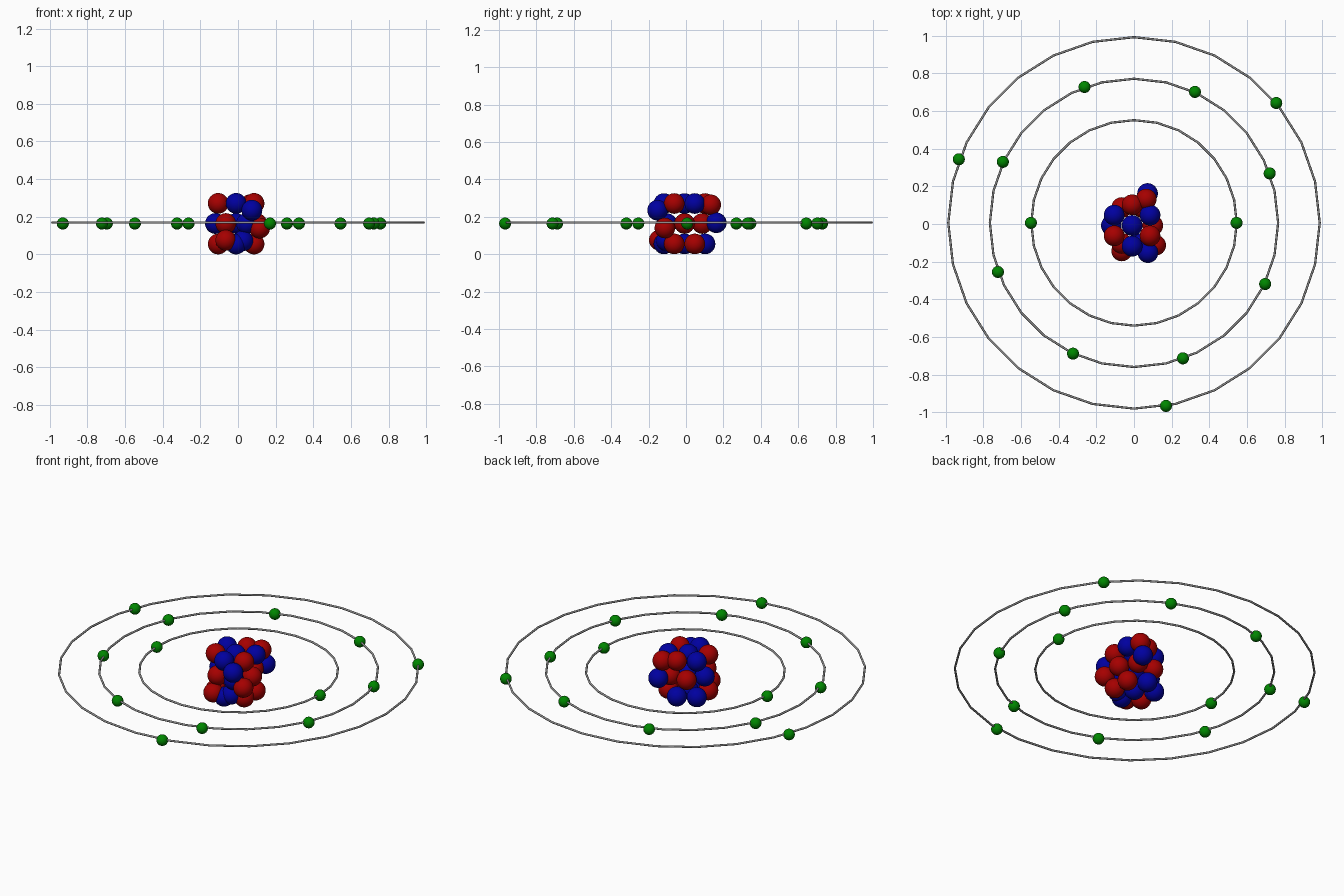
import bpy
import math

if "Cube" in bpy.data.objects:
    bpy.data.objects.remove(bpy.data.objects["Cube"])


def make_material(name, rgb):
    m = bpy.data.materials.new(name)
    m.diffuse_color = (*rgb, 1.0)
    m.use_nodes = True
    m.node_tree.nodes["Principled BSDF"].inputs["Base Color"].default_value = m.diffuse_color
    return m


RED = make_material("deep red", (0.38, 0.0, 0.0))
BLUE = make_material("deep blue", (0.0, 0.0, 0.35))
GREEN = make_material("green", (0.0, 0.24, 0.0))
GREY = make_material("ring grey", (0.28, 0.28, 0.28))

BALL_R = 0.055       # nucleus ball radius
ELECTRON_R = 0.032
RING_Z = 0.169
LAYERS = (0.055, 0.164, 0.271)
CENTRE = (-0.01, -0.008)


def ball(name, pos, radius, material, segments=32, rings=16):
    bpy.ops.mesh.primitive_uv_sphere_add(
        segments=segments, ring_count=rings, radius=radius, location=pos)
    ob = bpy.context.object
    ob.name = name
    ob.data.materials.append(material)
    bpy.ops.object.shade_smooth()


def nucleon(pos, code):
    if code == "r":
        ball("red_nucleon", pos, BALL_R, RED)
    else:
        ball("blue_nucleon", pos, BALL_R, BLUE)


# Nucleus: three hexagonal layers, the middle one turned by 30 degrees.
# Colour codes: centre ball first, then the ring counter-clockwise.
for z, start, codes in zip(LAYERS, (30, 0, 30),
                           ("brbbrbr", "brrrbrb", "bbrbrbr")):
    nucleon((*CENTRE, z), codes[0])
    for i, code in enumerate(codes[1:]):
        a = math.radians(start + 60 * i)
        nucleon((CENTRE[0] + 0.11 * math.cos(a),
                 CENTRE[1] + 0.11 * math.sin(a), z), code)

# Loose balls stuck on the outside of the nucleus
for x, y, z, code in ((0.074, -0.152, 0.235, "b"), (0.072, 0.162, 0.168, "b"),
                      (0.026, -0.105, 0.072, "b"), (0.065, 0.132, 0.264, "r"),
                      (-0.065, -0.143, 0.075, "r"), (0.115, -0.113, 0.14, "r")):
    nucleon((x, y, z), code)

# Orbit rings: thin faceted hoops
for name, radius in (("inner_ring", 0.546), ("middle_ring", 0.766),
                     ("outer_ring", 0.987)):
    bpy.ops.mesh.primitive_torus_add(
        major_segments=28, minor_segments=8, major_radius=radius,
        minor_radius=0.006, location=(0, 0.006, RING_Z))
    ring = bpy.context.object
    ring.name = name
    ring.data.materials.append(GREY)
    bpy.ops.object.shade_smooth_by_angle(angle=math.radians(60))

# Electrons: two on the inner ring, eight on the middle, three on the outer
for x, y in ((-0.548, 0.006), (0.545, 0.006),
             (-0.263, 0.728), (0.324, 0.702), (-0.697, 0.33), (0.721, 0.269),
             (-0.723, -0.255), (0.697, -0.319), (-0.324, -0.689), (0.26, -0.714),
             (0.756, 0.643), (-0.931, 0.344), (0.17, -0.967)):
    ball("electron", (x, y, 0.164), ELECTRON_R, GREEN)
